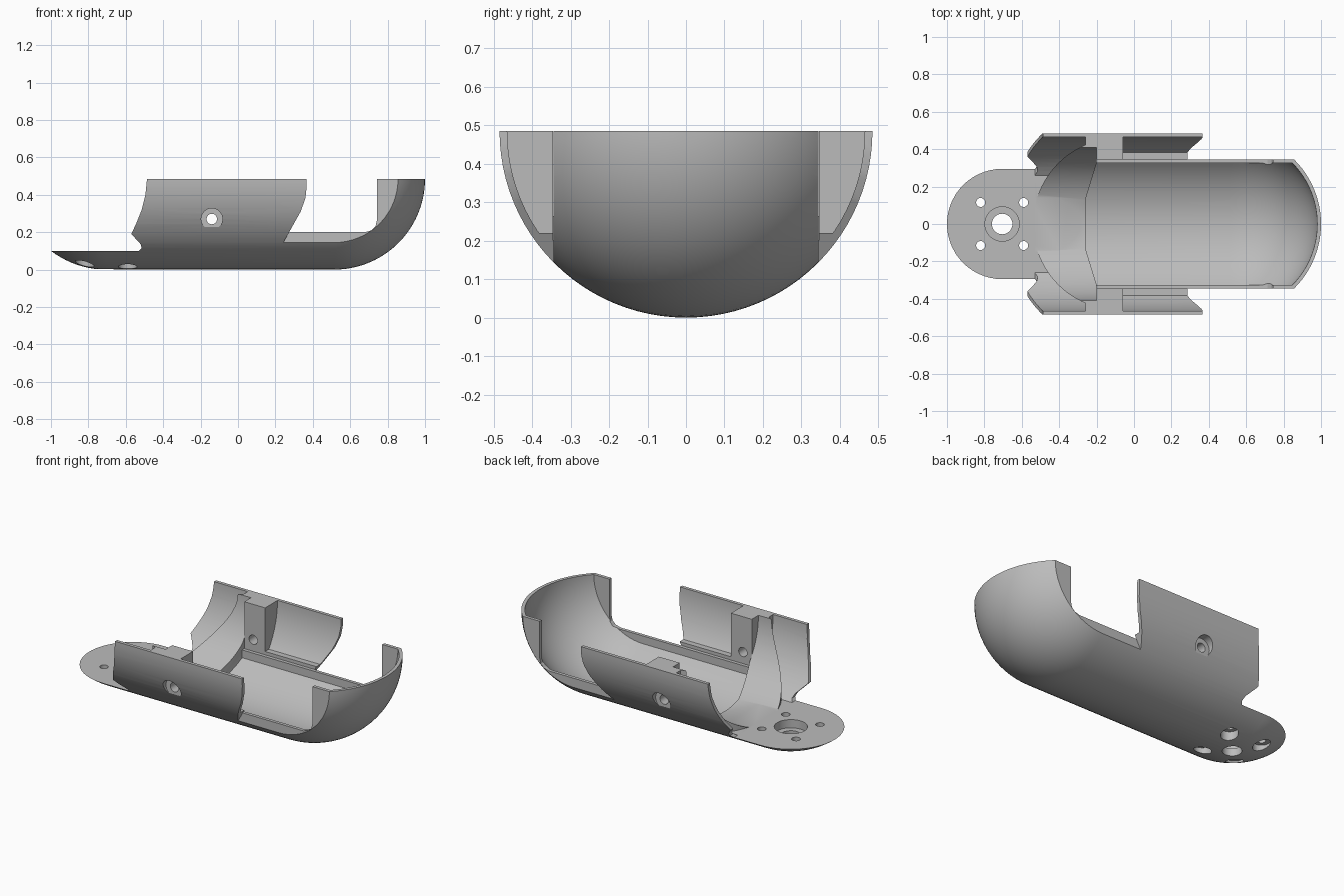
import bpy, bmesh
from math import sin, cos, pi
from mathutils import Vector, Matrix

if bpy.data.objects.get("Cube"):
    bpy.data.objects.remove(bpy.data.objects["Cube"])

R = 0.485          # outer radius, also the height of the axis
INNER = 0.465      # inside radius of the thin shell
SIDE = 0.345       # flat side planes
RIGHT_C, LEFT_C = 0.515, -0.705   # dome centres


def make(name, bm):
    bmesh.ops.recalc_face_normals(bm, faces=bm.faces)
    me = bpy.data.meshes.new(name)
    bm.to_mesh(me)
    bm.free()
    ob = bpy.data.objects.new(name, me)
    bpy.context.collection.objects.link(ob)
    return ob


def prism(points, axis, lo, hi):
    """Extrude a 2D outline along y (points are x, z) or z (points are x, y)."""
    bm = bmesh.new()
    place = (lambda a, b: (a, lo, b)) if axis == "y" else (lambda a, b: (a, b, lo))
    face = bm.faces.new([bm.verts.new(place(*p)) for p in points])
    step = Vector((0, hi - lo, 0)) if axis == "y" else Vector((0, 0, hi - lo))
    ext = bmesh.ops.extrude_face_region(bm, geom=[face])["geom"]
    bmesh.ops.translate(bm, vec=step, verts=[v for v in ext if isinstance(v, bmesh.types.BMVert)])
    return make("cutter", bm)


def box(x0, x1, y0, y1, z0, z1):
    return prism([(x0, z0), (x1, z0), (x1, z1), (x0, z1)], "y", y0, y1)


def rod(x, y, z, r, depth, axis="z", n=32):
    bm = bmesh.new()
    turn = Matrix.Rotation(pi / 2, 4, "X") if axis == "y" else Matrix()
    bmesh.ops.create_cone(bm, cap_ends=True, segments=n, radius1=r, radius2=r, depth=depth,
                          matrix=Matrix.Translation((x, y, z)) @ turn)
    return make("cutter", bm)


def lathe(name, r, x0, x1, dome0=False, dome1=False, n=96):
    """Cylinder along x on the main axis, with a flat or domed end on each side."""
    arc = [(cos(i * pi / 48), sin(i * pi / 48)) for i in range(25)]
    pts = [(x0 - r * c, r * s) for c, s in arc] if dome0 else [(x0, 0), (x0, r)]
    pts += [(x1 + r * c, r * s) for c, s in reversed(arc)] if dome1 else [(x1, r), (x1, 0)]
    bm = bmesh.new()
    vs = [bm.verts.new((x, 0, R - h)) for x, h in pts]
    es = [bm.edges.new(pair) for pair in zip(vs, vs[1:])]
    bmesh.ops.spin(bm, geom=vs + es, cent=(0, 0, R), axis=(1, 0, 0), angle=2 * pi, steps=n)
    bmesh.ops.remove_doubles(bm, verts=bm.verts, dist=1e-5)
    return make(name, bm)


def boolean(ob, other, op="DIFFERENCE"):
    mod = ob.modifiers.new("cut", "BOOLEAN")
    mod.object, mod.operation, mod.solver = other, op, "EXACT"
    bpy.context.view_layer.update()
    me = bpy.data.meshes.new_from_object(ob.evaluated_get(bpy.context.evaluated_depsgraph_get()))
    ob.modifiers.clear()
    ob.data = me
    bpy.data.objects.remove(other)
    return ob


# outer half capsule
shell = lathe("half_capsule_shell", R, LEFT_C, RIGHT_C, True, True)
boolean(shell, box(-2, 2, -1, 1, R, 2))

# open the space above the flat mounting disc, with the curved arm edges
boolean(shell, prism([(-1.3, 0.1), (-0.53, 0.1), (-0.515, 0.115), (-0.52, 0.135), (-0.57, 0.19),
                      (-0.545, 0.245), (-0.515, 0.32), (-0.495, 0.4), (-0.485, 0.5), (-1.3, 0.5)],
                     "y", -1, 1))

# flat sides behind the slanted arm edges
slant = [(0.24, -0.1), (0.24, 0.14), (0.335, 0.31), (0.36, 0.38), (0.367, 0.44), (0.365, 0.6),
         (1.2, 0.6), (1.2, -0.1)]
for lo, hi in ((SIDE, 1), (-1, -SIDE)):
    boolean(shell, prism(slant, "y", lo, hi))

# main trough
trough = lathe("cutter", INNER, -0.4, RIGHT_C, False, True)
boolean(trough, prism([(-0.26, -0.13), (-0.2, -0.325), (1.2, -0.325), (1.2, 0.325),
                       (-0.2, 0.325), (-0.26, 0.13)], "z", -1, 2), "INTERSECT")
boolean(shell, trough)

# wider opening above the low side walls, ending at the rear posts
boolean(shell, prism([(-0.2, 0.2), (0.68, 0.2), (0.715, 0.21), (0.735, 0.23), (0.742, 0.26),
                      (0.742, 0.6), (-0.2, 0.6)], "y", -SIDE - 0.001, SIDE + 0.001))

# bore between the arms with a sloped floor up to the disc
bore = lathe("cutter", 0.41, -0.65, -0.2)
boolean(bore, prism([(-0.8, 0.1), (-0.4, 0.1), (-0.26, 0.07), (-0.1, 0.07), (-0.1, 1),
                     (-0.8, 1)], "y", -1, 1), "INTERSECT")
boolean(shell, bore)

# thin front part of each arm, leaving a rounded rib
front = lathe("cutter", INNER, -0.7, -0.26)
boolean(front, box(-1, 0, -1, 1, 0.1, 1), "INTERSECT")
boolean(front, rod(-0.08, 0, 0.5, 0.46, 2, n=96))
boolean(shell, front)

# thin rear part of each arm above a ledge
rear = lathe("cutter", INNER, -0.06, 0.45)
boolean(rear, box(-1, 1, -1, 1, 0.22, 1), "INTERSECT")
boolean(shell, rear)

# pivot holes through the arm blocks
boolean(shell, rod(-0.14, 0, 0.27, 0.028, 2, "y"))
for s in (-1, 1):
    boolean(shell, rod(-0.14, s * 0.51, 0.27, 0.057, 0.2, "y"))

# disc: stepped centre hole and four counterbored screw holes
boolean(shell, rod(LEFT_C, 0, 0.05, 0.055, 0.4))
boolean(shell, rod(LEFT_C, 0, 0.15, 0.092, 0.2))
for dx in (-0.115, 0.115):
    for y in (-0.115, 0.115):
        boolean(shell, rod(LEFT_C + dx, y, 0.05, 0.024, 0.4))
        boolean(shell, rod(LEFT_C + dx, y, -0.04, 0.05, 0.2))

# one plain grey
grey = bpy.data.materials.new("light_grey")
grey.use_nodes = True
colour = (0.5, 0.5, 0.5, 1)
grey.diffuse_color = colour
grey.node_tree.nodes["Principled BSDF"].inputs["Base Color"].default_value = colour
shell.data.materials.clear()
shell.data.materials.append(grey)
for p in shell.data.polygons:
    p.material_index = 0

bpy.ops.object.select_all(action="DESELECT")
shell.select_set(True)
bpy.context.view_layer.objects.active = shell
bpy.ops.object.shade_smooth_by_angle(angle=0.5)
